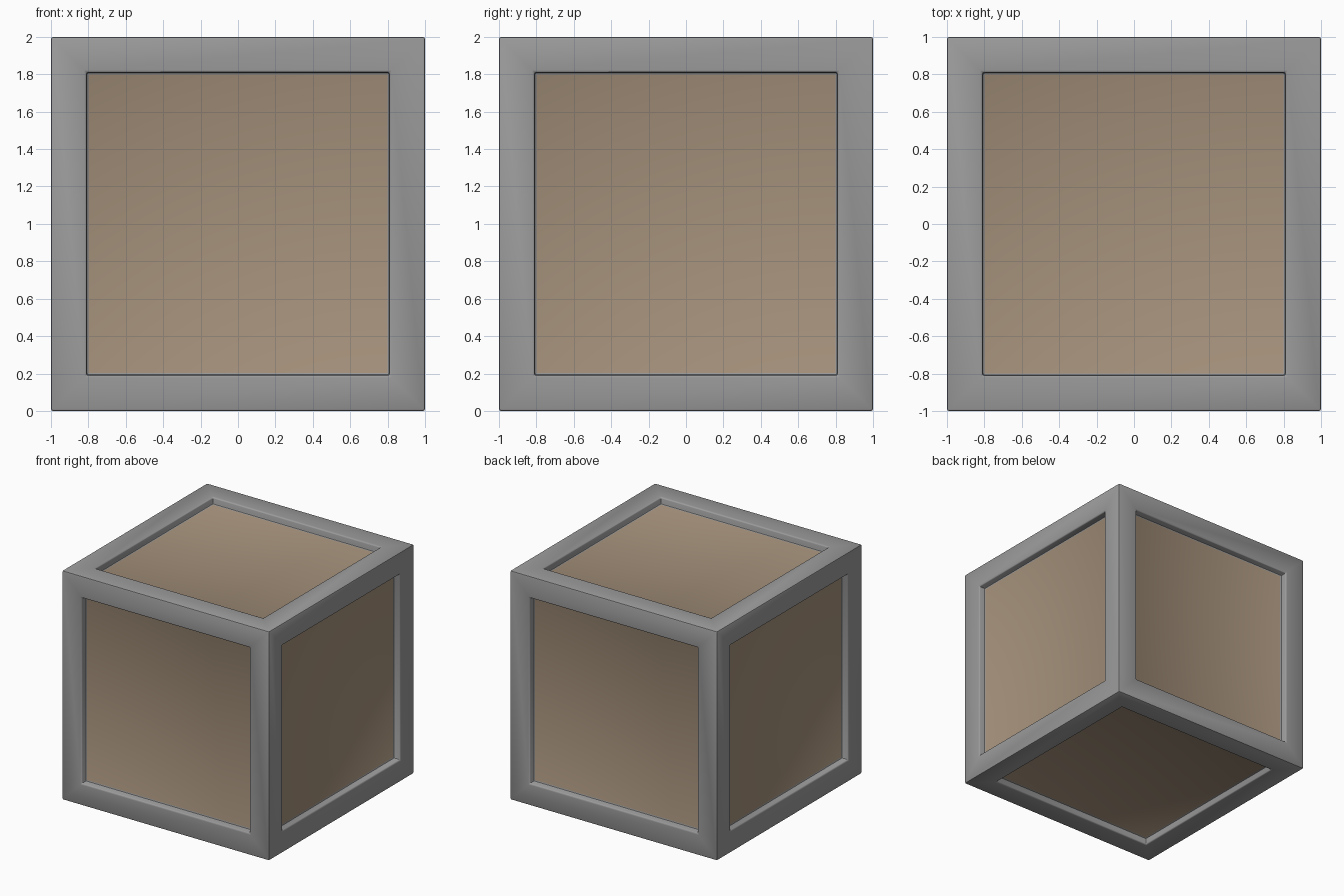
import bpy, bmesh
from mathutils import Matrix

if "Cube" in bpy.data.objects:
    bpy.data.objects.remove(bpy.data.objects["Cube"])


def material(name, rgb):
    m = bpy.data.materials.new(name)
    m.diffuse_color = (*rgb, 1)
    m.use_nodes = True
    m.node_tree.nodes["Principled BSDF"].inputs["Base Color"].default_value = m.diffuse_color
    return m


FRAME_WIDTH, RECESS, BEVEL = 0.19, 0.06, 0.012

bm = bmesh.new()
bmesh.ops.create_cube(bm, size=2, matrix=Matrix.Translation((0, 0, 1)))

# Recessed panel on every side: inset for the frame, then step straight inward
panels = list(bm.faces)
bmesh.ops.inset_individual(bm, faces=panels, thickness=FRAME_WIDTH, use_even_offset=True)
bmesh.ops.inset_individual(bm, faces=panels, thickness=0.0, depth=0.0)
bm.normal_update()
for f in panels:
    offset = f.normal * -RECESS
    for v in f.verts:
        v.co += offset
bm.normal_update()

# Soften outer edges, rims and the recess corners (not the flat frame mitres)
edges = [e for e in bm.edges if e.calc_face_angle(0) > 0.5]
bmesh.ops.bevel(bm, geom=edges, offset=BEVEL, offset_type='OFFSET', segments=2,
                profile=0.5, affect='EDGES', clamp_overlap=True, material=0)

# Only the big flat panels are wooden
for f in bm.faces:
    f.material_index = 1 if f.calc_area() > 2 else 0
bmesh.ops.recalc_face_normals(bm, faces=bm.faces)

mesh = bpy.data.meshes.new("crate")
bm.to_mesh(mesh)
bm.free()
mesh.materials.append(material("grey metal", (0.33, 0.33, 0.33)))
mesh.materials.append(material("tan panel", (0.38, 0.286, 0.2)))
crate = bpy.data.objects.new("crate", mesh)
bpy.context.collection.objects.link(crate)
bpy.context.view_layer.objects.active = crate
crate.select_set(True)
bpy.ops.object.shade_smooth_by_angle(angle=0.6)
